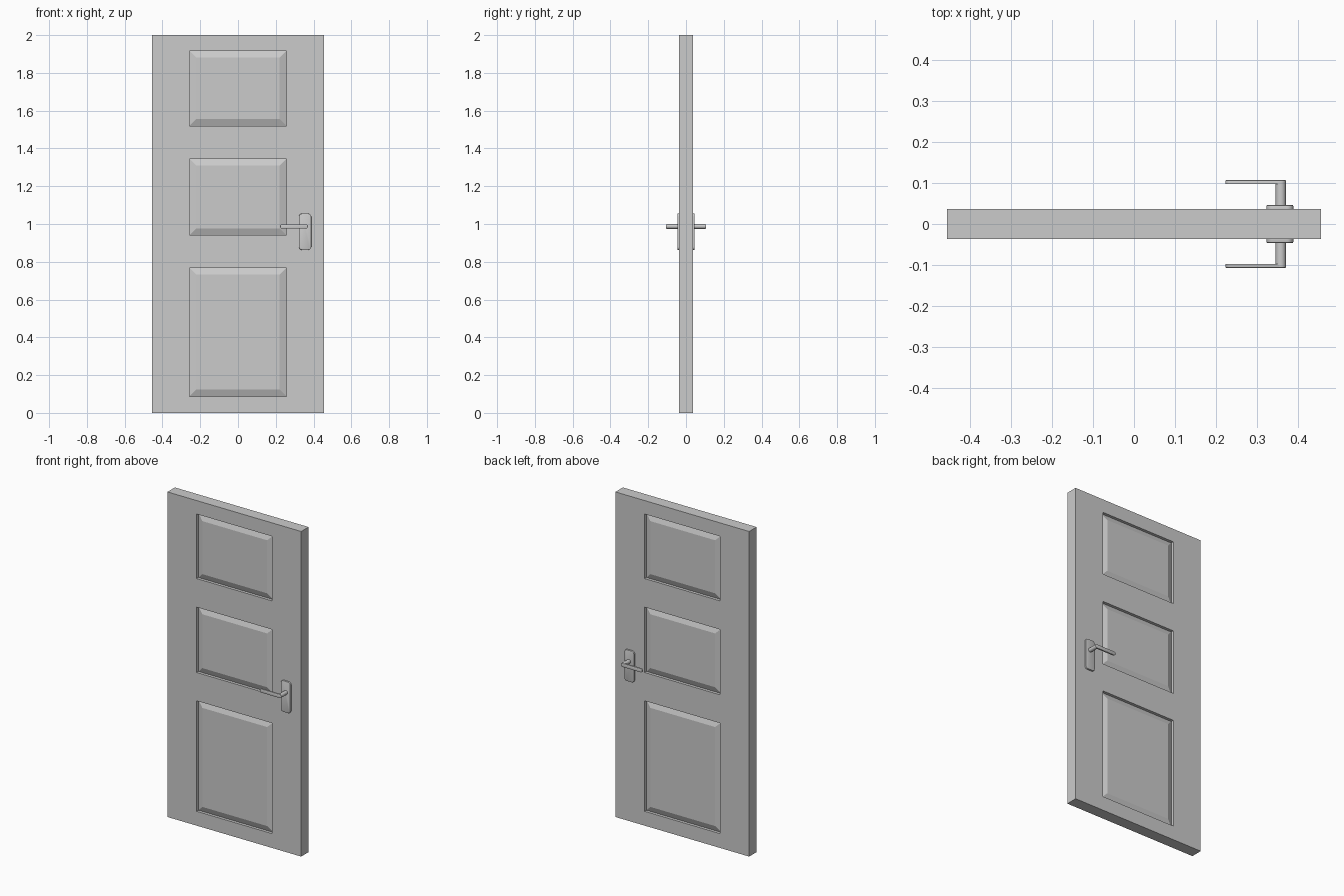
import bpy, bmesh, math

if "Cube" in bpy.data.objects:
    bpy.data.objects.remove(bpy.data.objects["Cube"])

W, T, H = 0.455, 0.036, 2.0          # half width, half thickness, height


def finish(bm, name, smooth=False):
    """Turn a front-half bmesh into an object mirrored across y = 0."""
    bmesh.ops.recalc_face_normals(bm, faces=bm.faces)
    me = bpy.data.meshes.new(name)
    bm.to_mesh(me)
    bm.free()
    ob = bpy.data.objects.new(name, me)
    bpy.context.collection.objects.link(ob)
    bpy.context.view_layer.objects.active = ob
    ob.select_set(True)
    if smooth:
        bpy.ops.object.shade_smooth_by_angle(angle=math.radians(35))
    ob.select_set(False)
    mod = ob.modifiers.new("both_sides", 'MIRROR')
    mod.use_axis = (False, True, False)
    mod.merge_threshold = 0.0001
    return ob


def slab(name, x0, x1, z0, z1, y0, y1, r, bevel=0.0, seg=6):
    """Plate with rounded corners in the xz plane, from y0 (back) to y1 (front)."""
    bm = bmesh.new()
    corners = [(x1 - r, z1 - r), (x0 + r, z1 - r), (x0 + r, z0 + r), (x1 - r, z0 + r)]
    verts = []
    for i, (cx, cz) in enumerate(corners):
        for k in range(seg + 1):
            a = math.pi / 2 * (i + k / seg)
            verts.append(bm.verts.new((cx + r * math.cos(a), y0, cz + r * math.sin(a))))
    base = bm.faces.new(verts)
    ext = bmesh.ops.extrude_face_region(bm, geom=[base], use_keep_orig=True)
    top = [v for v in ext['geom'] if isinstance(v, bmesh.types.BMVert)]
    for v in top:
        v.co.y = y1
    if bevel:
        tops = set(top)
        rim = [e for e in bm.edges if all(v in tops for v in e.verts)]
        bmesh.ops.bevel(bm, geom=rim, offset=bevel, segments=2, profile=0.5, affect='EDGES')
    return finish(bm, name, True)


# Door leaf: front face split into cells, panel cells sunk and then raised
bm = bmesh.new()
xs = [-W, -0.256, 0.256, W]
zs = [0, 0.088, 0.768, 0.942, 1.344, 1.52, 1.917, H]
grid = [[bm.verts.new((x, -T, z)) for x in xs] for z in zs]
panels = []
for j in range(len(zs) - 1):
    for i in range(len(xs) - 1):
        f = bm.faces.new((grid[j][i], grid[j][i + 1], grid[j + 1][i + 1], grid[j + 1][i]))
        if i == 1 and j in (1, 3, 5):
            panels.append(f)
# outer rim back to the middle plane
rim = [e for e in bm.edges if e.is_boundary]
ext = bmesh.ops.extrude_edge_only(bm, edges=rim)
for v in ext['geom']:
    if isinstance(v, bmesh.types.BMVert):
        v.co.y = 0
# recess and raised field
sunk = bmesh.ops.extrude_discrete_faces(bm, faces=panels)['faces']
for f in sunk:
    for v in f.verts:
        v.co.y += 0.018
bmesh.ops.inset_individual(bm, faces=sunk, thickness=0.05, depth=0.014)
finish(bm, "door_leaf")

# Handles: backing plate, stem and lever on both sides
HX, HZ = 0.3575, 0.987
slab("handle_plate", 0.323, 0.388, 0.863, 1.055, -T, -0.046, 0.016, bevel=0.002)
slab("handle_lever", 0.223, 0.370, HZ - 0.0115, HZ + 0.0115, -0.098, -0.107, 0.0112, bevel=0.002)

bm = bmesh.new()
bmesh.ops.create_cone(bm, cap_ends=True, segments=24, radius1=0.0125, radius2=0.0125, depth=0.061)
for v in bm.verts:
    x, y, z = v.co
    v.co = (HX + x, -0.0725 + z, HZ + y)
finish(bm, "handle_stem", True)
